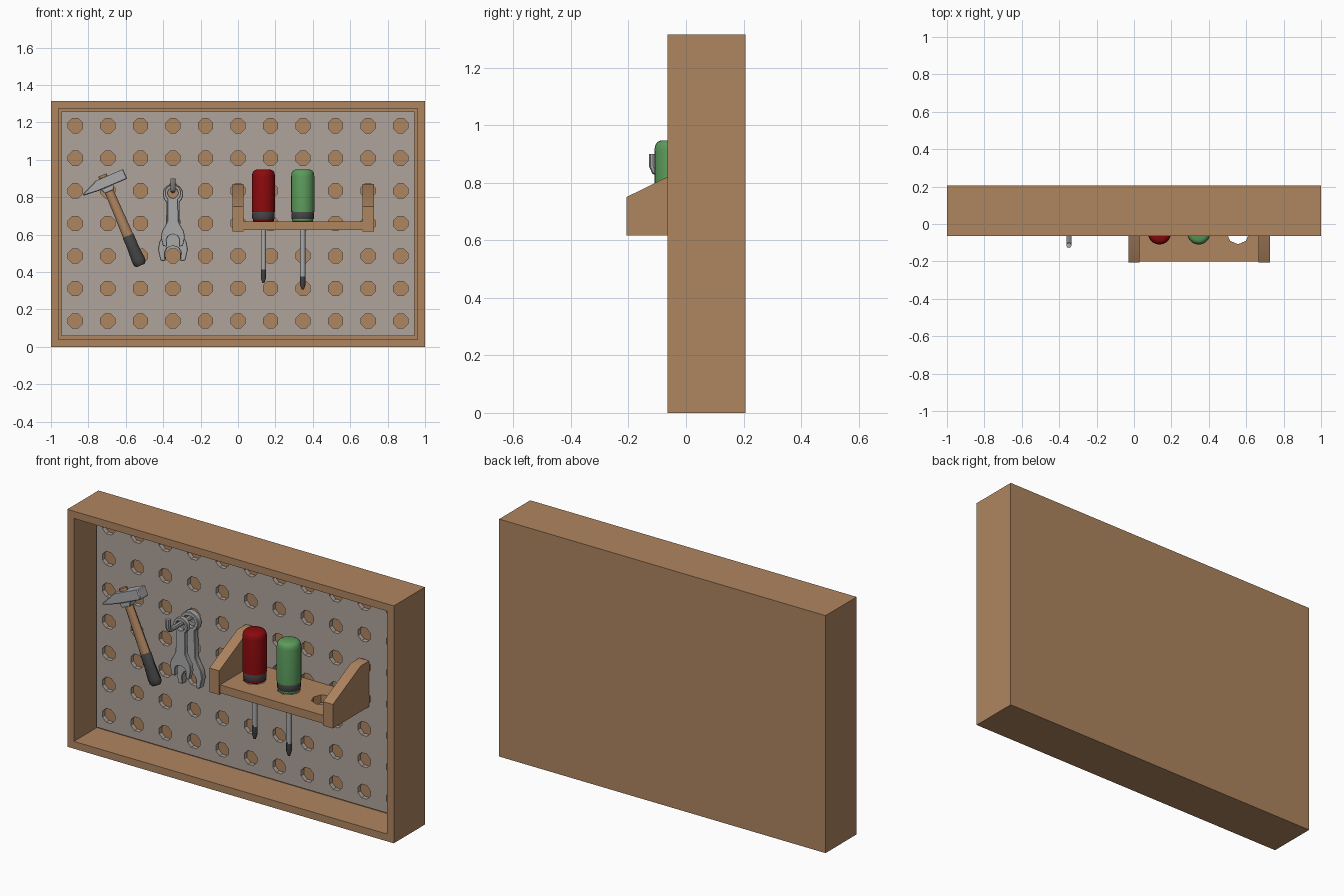
import bpy, bmesh, math
from mathutils import Matrix, Vector

if "Cube" in bpy.data.objects:
    bpy.data.objects.remove(bpy.data.objects["Cube"])


def material(name, rgb):
    m = bpy.data.materials.new(name)
    m.diffuse_color = (*rgb, 1)
    m.use_nodes = True
    m.node_tree.nodes["Principled BSDF"].inputs["Base Color"].default_value = m.diffuse_color
    return m


WOOD = material("wood", (0.43, 0.235, 0.117))
BOARD = material("board", (0.43, 0.37, 0.33))
RED = material("red", (0.26, 0.003, 0.004))
GREEN = material("green", (0.107, 0.328, 0.107))
DARK = material("dark", (0.06, 0.06, 0.06))
METAL = material("metal", (0.40, 0.40, 0.41))

# plane bases: outline (a, b) and thickness t mapped to world axes
XY = Matrix.Identity(4)
XZ = Matrix.Rotation(math.pi / 2, 4, 'X')
YZ = Matrix(((0, 0, 1, 0), (1, 0, 0, 0), (0, 1, 0, 0), (0, 0, 0, 1)))


def finish(name, bm, mat, matrix=None, angle=35, bevel=0):
    bmesh.ops.remove_doubles(bm, verts=bm.verts, dist=1e-5)
    if matrix:
        bm.transform(matrix)
    bmesh.ops.recalc_face_normals(bm, faces=bm.faces)
    me = bpy.data.meshes.new(name)
    bm.to_mesh(me)
    bm.free()
    for p in me.polygons:
        p.use_smooth = True
    me.set_sharp_from_angle(angle=math.radians(angle))
    me.materials.append(mat)
    ob = bpy.data.objects.new(name, me)
    bpy.context.collection.objects.link(ob)
    if bevel:
        b = ob.modifiers.new("bevel", 'BEVEL')
        b.width = bevel
        b.segments = 1
        b.limit_method = 'ANGLE'
        b.angle_limit = math.radians(50)
    return ob


def curve_bmesh(cu):
    ob = bpy.data.objects.new("temp", cu)
    bpy.context.collection.objects.link(ob)
    me = bpy.data.meshes.new_from_object(
        ob.evaluated_get(bpy.context.evaluated_depsgraph_get()))
    bm = bmesh.new()
    bm.from_mesh(me)
    bpy.data.objects.remove(ob)
    bpy.data.curves.remove(cu)
    bpy.data.meshes.remove(me)
    return bm


def add_spline(cu, pts, closed):
    s = cu.splines.new('POLY')
    s.points.add(len(pts) - 1)
    for p, c in zip(s.points, pts):
        p.co = (*Vector(c).to_3d(), 1)
    s.use_cyclic_u = closed


def plate(name, loops, thick, mat, matrix, **kw):
    """Flat plate: first loop is the outline, the others are holes."""
    cu = bpy.data.curves.new(name, 'CURVE')
    cu.dimensions = '2D'
    cu.fill_mode = 'BOTH'
    cu.extrude = thick / 2
    for pts in loops:
        add_spline(cu, pts, True)
    return finish(name, curve_bmesh(cu), mat, matrix, **kw)


def rod(name, pts, r, mat):
    cu = bpy.data.curves.new(name, 'CURVE')
    cu.dimensions = '3D'
    cu.bevel_depth = r
    cu.bevel_resolution = 2
    cu.use_fill_caps = True
    add_spline(cu, pts, False)
    return finish(name, curve_bmesh(cu), mat)


def lathe(name, profile, mat, matrix, n=20):
    bm = bmesh.new()
    rings = [[bm.verts.new((r * math.cos(2 * math.pi * i / n),
                            r * math.sin(2 * math.pi * i / n), z)) for i in range(n)]
             for r, z in profile]
    for a, b in zip(rings, rings[1:]):
        for i in range(n):
            j = (i + 1) % n
            bm.faces.new((a[i], a[j], b[j], b[i]))
    bm.faces.new(rings[0])
    bm.faces.new(rings[-1])
    return finish(name, bm, mat, matrix)


def circle(cx, cy, r, n, phase=0):
    return [(cx + r * math.cos(phase + 2 * math.pi * i / n),
             cy + r * math.sin(phase + 2 * math.pi * i / n)) for i in range(n)]


def rect(x0, y0, x1, y1):
    return [(x0, y0), (x1, y0), (x1, y1), (x0, y1)]


def at(x, y, z):
    return Matrix.Translation((x, y, z))


# wooden tray: box with its front inset and pushed in
bm = bmesh.new()
bmesh.ops.create_cube(bm, size=1, matrix=at(0, 0.071, 0.6575) @ Matrix.Diagonal((2, 0.272, 1.315, 1)))
bm.normal_update()
front = [f for f in bm.faces if f.normal.y < -0.9]
bmesh.ops.inset_region(bm, faces=front, thickness=0.057)
pushed = bmesh.ops.extrude_discrete_faces(bm, faces=front)["faces"]
bmesh.ops.translate(bm, verts=pushed[0].verts, vec=(0, 0.2, 0))
finish("frame", bm, WOOD)

# perforated board
STEP = 0.174
holes = [circle((i - 5) * STEP, 0.138 + j * STEP, 0.041, 8, math.pi / 8)
         for i in range(11) for j in range(7)]
plate("pegboard", [rect(-0.943, 0.057, 0.943, 1.258)] + holes, 0.024, BOARD, at(0, 0.122, 0) @ XZ)

# shelf and its two brackets
TOOL_Y = -0.048
SLOTS = (0.136, 0.346, 0.556)
plate("shelf", [rect(0.02, -0.2, 0.675, 0.112)] + [circle(x, TOOL_Y, 0.06, 8) for x in SLOTS],
      0.045, WOOD, at(0, 0, 0.647) @ XY)
side = [(-0.207, 0.617), (0.112, 0.617), (0.112, 0.87), (0.037, 0.87), (-0.207, 0.75)]
for label, x in (("left", 0), ("right", 4 * STEP)):
    plate("bracket_" + label, [side], 0.06, WOOD, at(x, 0, 0) @ YZ)

# screwdrivers, tips at different depths
for label, x, mat, tip in (("red", SLOTS[0], RED, 0.342), ("green", SLOTS[1], GREEN, 0.305)):
    m = at(x, TOOL_Y, 0)
    lathe(label + "_handle", [(0.05, 0.668), (0.056, 0.672), (0.056, 0.682)], mat, m)
    lathe(label + "_collar", [(0.058, 0.682), (0.06, 0.686), (0.06, 0.714), (0.058, 0.72)], DARK, m)
    lathe(label + "_grip", [(0.062, 0.72), (0.062, 0.912), (0.059, 0.93), (0.052, 0.941),
                            (0.04, 0.947)], mat, m)
    lathe(label + "_shaft", [(0.014, tip + 0.07), (0.014, 0.67)], METAL, m, 12)
    lathe(label + "_tip", [(0.006, tip), (0.014, tip + 0.025), (0.014, tip + 0.08)], DARK, m, 12)

# hammer, built upright then tilted
tilt = at(-0.706, 0.03, 0.872) @ Matrix.Rotation(math.radians(-23), 4, 'Y')
head = [(-0.137, -0.012), (-0.137, -0.004), (-0.045, 0.036), (0.115, 0.036), (0.115, -0.02), (-0.05, -0.02)]
plate("hammer_head", [head], 0.07, METAL, tilt @ XZ, bevel=0.004)
plate("hammer_cheek", [[(-0.038, -0.015), (-0.028, -0.045), (0.028, -0.045), (0.038, -0.015)]],
      0.055, METAL, tilt @ XZ, bevel=0.003)
oval = tilt @ Matrix.Diagonal((1, 0.8, 1, 1))
lathe("hammer_handle", [(0.029, -0.31), (0.027, -0.2), (0.024, -0.04), (0.024, 0.05)], WOOD, oval, 12)
lathe("hammer_grip", [(0.024, -0.475), (0.034, -0.463), (0.036, -0.44), (0.031, -0.37),
                      (0.031, -0.305), (0.028, -0.3)], DARK, oval, 12)
rod("hammer_peg", [(-4 * STEP, 0.13, 0.87), (-4 * STEP, 0.04, 0.87)], 0.012, METAL)

# hook with two open-ended wrenches
HX = -2 * STEP
rod("wrench_hook", [(HX, 0.13, 0.834), (HX, -0.09, 0.834), (HX, -0.107, 0.841),
                    (HX, -0.114, 0.858), (HX, -0.114, 0.9)], 0.014, METAL)
half = [(0.055 * math.sin(math.radians(a)), 0.055 * math.cos(math.radians(a))) for a in range(0, 141, 20)]
half += [(0.035, -0.075), (0.037, -0.19), (0.052, -0.22), (0.073, -0.255), (0.08, -0.295), (0.066, -0.355),
         (0.04, -0.358), (0.042, -0.31), (0.028, -0.285), (0, -0.275)]
outline = half + [(-x, z) for x, z in half[-2:0:-1]]
for label, y, s in (("large", 0.085, 1.0), ("small", 0.005, 0.8)):
    m = at(HX, y, 0.85 - 0.034 * s) @ XZ @ Matrix.Scale(s, 4)
    plate("wrench_" + label, [outline, circle(0, 0, 0.034, 12)], 0.034, METAL, m, bevel=0.004)
